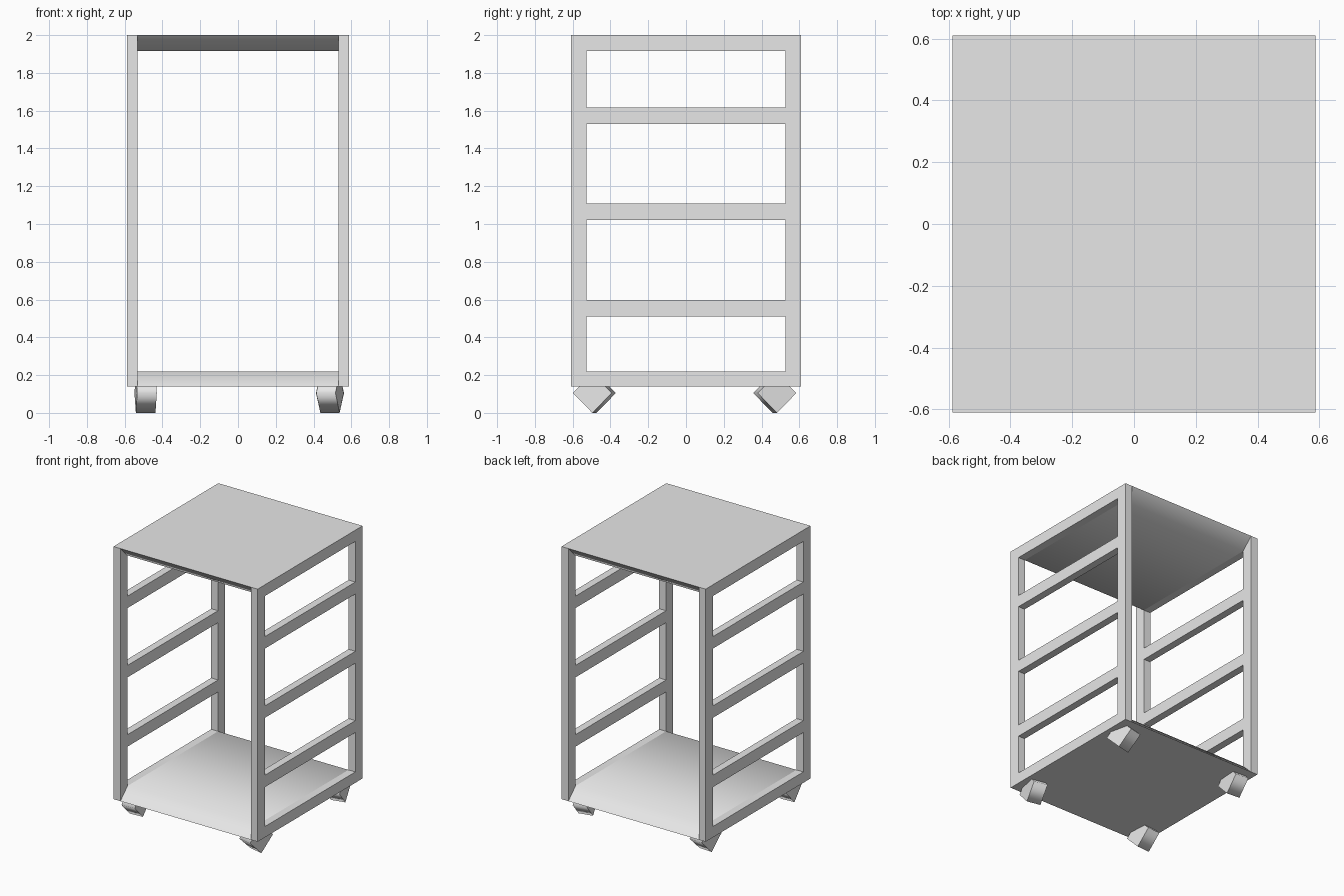
import bpy, bmesh, math
from mathutils import Matrix, Vector

cube = bpy.data.objects.get("Cube")
if cube:
    bpy.data.objects.remove(cube, do_unlink=True)

grey = bpy.data.materials.new("light_grey_metal")
grey.use_nodes = True
colour = (0.8, 0.8, 0.8, 1)
grey.diffuse_color = colour
grey.node_tree.nodes["Principled BSDF"].inputs["Base Color"].default_value = colour

X, Y = 0.587, 0.61           # outer half sizes
XI, YI = 0.531, 0.527        # inner half sizes
Z0, Z1, Z2, Z3 = 0.14, 0.22, 1.917, 2.0


def prism(name, polygons, x0, x1, is_smooth=lambda n: False):
    """Extrude (y, z) polygons along x; faces chosen by is_smooth are shaded smooth."""
    bm = bmesh.new()
    for poly in polygons:
        bm.faces.new([bm.verts.new((x0, y, z)) for y, z in poly])
    bmesh.ops.remove_doubles(bm, verts=bm.verts, dist=0.0001)
    grown = bmesh.ops.extrude_face_region(bm, geom=bm.faces[:], use_keep_orig=True)
    moved = [v for v in grown["geom"] if isinstance(v, bmesh.types.BMVert)]
    bmesh.ops.translate(bm, verts=moved, vec=(x1 - x0, 0, 0))
    bmesh.ops.recalc_face_normals(bm, faces=bm.faces)
    for f in bm.faces:
        f.smooth = is_smooth(f.normal)
    mesh = bpy.data.meshes.new(name)
    bm.to_mesh(mesh)
    bm.free()
    mesh.materials.append(grey)
    obj = bpy.data.objects.new(name, mesh)
    bpy.context.collection.objects.link(obj)
    return obj


def rect(y, z0, z1):
    return [(-y, z0), (y, z0), (y, z1), (-y, z1)]


# Side frames with three shelf rails each
outer, inner = rect(Y, Z0, Z3), rect(YI, Z1, Z2)
ring = [[outer[i], outer[(i + 1) % 4], inner[(i + 1) % 4], inner[i]] for i in range(4)]
for side, s in (("left", 1), ("right", -1)):
    prism(f"{side}_side_frame", ring, s * XI, s * X)
    for i, z in enumerate((0.51, 1.02, 1.53)):
        prism(f"{side}_rail_{i + 1}", [rect(YI, z, z + 0.088)], s * XI, s * X)

# Base and top panels, sloped inward at front and back
prism("base_panel", [[(-Y, Z0), (Y, Z0), (YI, Z1), (-YI, Z1)]], -XI, XI,
      lambda n: n.z > 0.1)
prism("top_panel", [[(-YI, Z2), (YI, Z2), (Y, Z3), (-Y, Z3)]], -XI, XI,
      lambda n: n.z < -0.1)

# Casters: square wheels standing on a corner, cut off under the base
R, HALF = 0.105, 0.052
cut = Z0 - R
wheel = [(0, -R), (R, 0), (R - cut, cut), (cut - R, cut), (-R, 0)]
for name, x, y, yaw in (("front_left_caster", 0.487, -0.485, -12),
                        ("back_left_caster", 0.487, 0.47, 13),
                        ("front_right_caster", -0.489, -0.485, 4),
                        ("back_right_caster", -0.489, 0.47, -4)):
    caster = prism(name, [wheel], -HALF, HALF, lambda n: abs(n.x) < 0.5 and n.z < 0.9)
    caster.matrix_world = (Matrix.Translation(Vector((x, y, R)))
                           @ Matrix.Rotation(math.radians(yaw), 4, "Z"))
